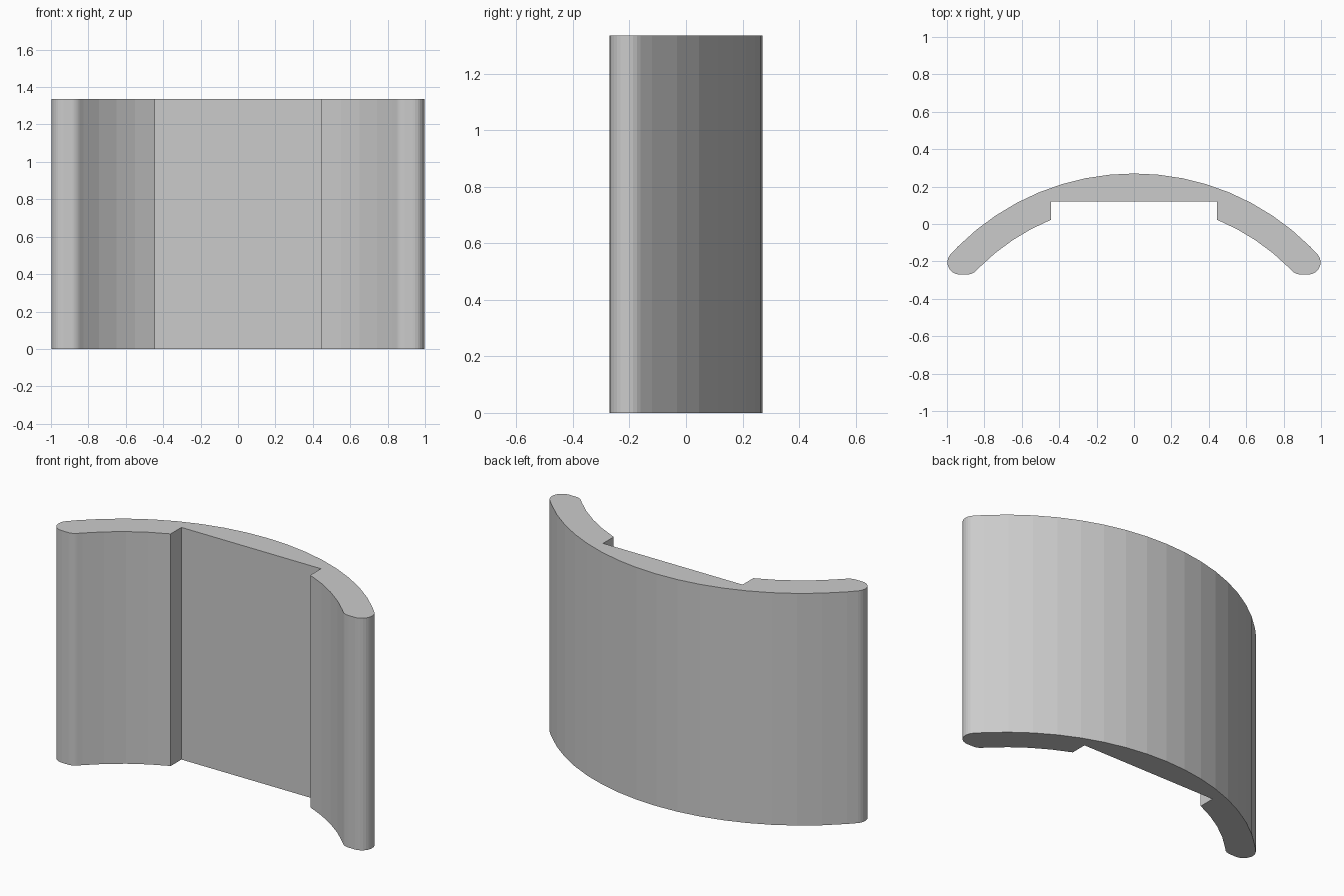
import bpy, bmesh
from math import sin, cos, asin, atan2, radians, pi, sqrt

HEIGHT = 1.335
CENTRE_Y = -1.06          # shared centre of both faces of the curved shell
R_OUT, R_IN = 1.33, 1.17
R_TIP = 0.065             # rounding of the shell ends
BOTTOM = -0.27
SLOT_X, SLOT_Y = 0.444, 0.12
STEP = radians(5.625)


def shell_arc(radius, start, end):
    """Points at whole facet steps between two angles measured from +y."""
    angles = [i * STEP for i in range(17) if start < i * STEP < end]
    return [(radius * sin(a), CENTRE_Y + radius * cos(a)) for a in angles]


def tip_arc(cx, cy, start, end, count=10):
    angles = [start + (end - start) * i / count for i in range(count + 1)]
    return [(cx + R_TIP * cos(a), cy + R_TIP * sin(a)) for a in angles]


# Fillet centres tangent to the shell faces and the flat end
tip_y = BOTTOM + R_TIP
rise = tip_y - CENTRE_Y
outer_x = sqrt((R_OUT - R_TIP) ** 2 - rise ** 2)
inner_x = sqrt((R_IN + R_TIP) ** 2 - rise ** 2)
outer_end = atan2(outer_x, rise)
inner_end = atan2(inner_x, rise)
slot_angle = asin(SLOT_X / R_IN)

# Half outline from the crown round the tip to the slot
half = shell_arc(R_OUT, 0.001, outer_end - 0.01)
half += tip_arc(outer_x, tip_y, pi / 2 - outer_end, -pi / 2)
half += tip_arc(inner_x, tip_y, -pi / 2, -pi / 2 - inner_end)
half += reversed(shell_arc(R_IN, slot_angle, inner_end - 0.01))
half += [(SLOT_X, CENTRE_Y + R_IN * cos(slot_angle)), (SLOT_X, SLOT_Y)]
outline = [(0, CENTRE_Y + R_OUT)] + half + [(-x, y) for x, y in reversed(half)]

cube = bpy.data.objects.get("Cube")
if cube:
    bpy.data.objects.remove(cube, do_unlink=True)

# Extrude the outline to full height
bm = bmesh.new()
base = bm.faces.new([bm.verts.new((x, y, 0)) for x, y in outline])
top = bmesh.ops.extrude_face_region(bm, geom=[base], use_keep_orig=True)
verts = [g for g in top["geom"] if isinstance(g, bmesh.types.BMVert)]
bmesh.ops.translate(bm, verts=verts, vec=(0, 0, HEIGHT))
bmesh.ops.recalc_face_normals(bm, faces=bm.faces)
mesh = bpy.data.meshes.new("curved_shell")
bm.to_mesh(mesh)
bm.free()
shell = bpy.data.objects.new("curved_shell", mesh)
bpy.context.collection.objects.link(shell)

# Plain grey
grey = bpy.data.materials.new("light_grey")
grey.use_nodes = True
colour = (0.6, 0.6, 0.6, 1)
grey.diffuse_color = colour
grey.node_tree.nodes["Principled BSDF"].inputs["Base Color"].default_value = colour
mesh.materials.append(grey)
